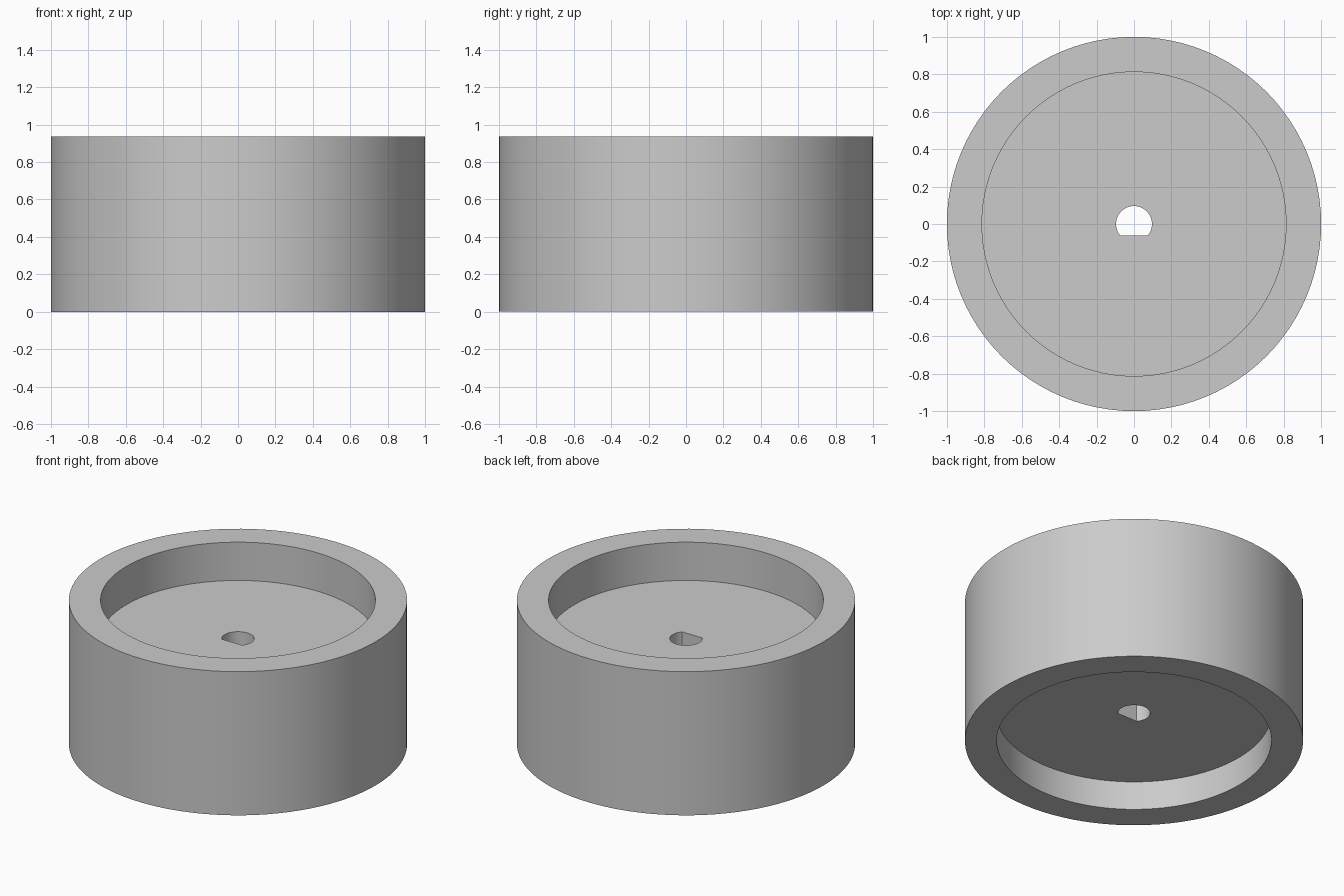
import bpy
import bmesh
from math import cos, sin, tau, radians

cube = bpy.data.objects.get("Cube")
if cube:
    bpy.data.objects.remove(cube, do_unlink=True)

SEGMENTS = 96
HEIGHT = 0.9375
OUTER, INNER = 1.0, 0.8125
WEB_BOTTOM, WEB_TOP = 0.1875, 0.6875
BORE, BORE_FLAT = 0.096, -0.0625

grey = bpy.data.materials.new("plain grey")
grey.use_nodes = True
colour = (0.6, 0.6, 0.6, 1)
grey.diffuse_color = colour
grey.node_tree.nodes["Principled BSDF"].inputs["Base Color"].default_value = colour


def ring(bm, radius, z, flat=-2.0):
    """Circle of vertices, cut straight below y = flat."""
    angles = [tau * i / SEGMENTS for i in range(SEGMENTS)]
    return [bm.verts.new((radius * cos(a), max(radius * sin(a), flat), z))
            for a in angles]


# Wheel body: outer wall, recess above and below, web with a D-shaped bore
bm = bmesh.new()
rings = [
    ring(bm, OUTER, 0),
    ring(bm, OUTER, HEIGHT),
    ring(bm, INNER, HEIGHT),
    ring(bm, INNER, WEB_TOP),
    ring(bm, BORE, WEB_TOP, BORE_FLAT),
    ring(bm, BORE, WEB_BOTTOM, BORE_FLAT),
    ring(bm, INNER, WEB_BOTTOM),
    ring(bm, INNER, 0),
]
for a, b in zip(rings, rings[1:] + rings[:1]):
    for i in range(SEGMENTS):
        j = (i + 1) % SEGMENTS
        bm.faces.new((a[i], a[j], b[j], b[i]))
bmesh.ops.recalc_face_normals(bm, faces=bm.faces)

mesh = bpy.data.meshes.new("recessed_wheel")
bm.to_mesh(mesh)
bm.free()
mesh.materials.append(grey)
wheel = bpy.data.objects.new("recessed_wheel", mesh)
bpy.context.collection.objects.link(wheel)

# Smooth round walls, crisp rims
bpy.ops.object.select_all(action="DESELECT")
wheel.select_set(True)
bpy.context.view_layer.objects.active = wheel
bpy.ops.object.shade_smooth_by_angle(angle=radians(30))
